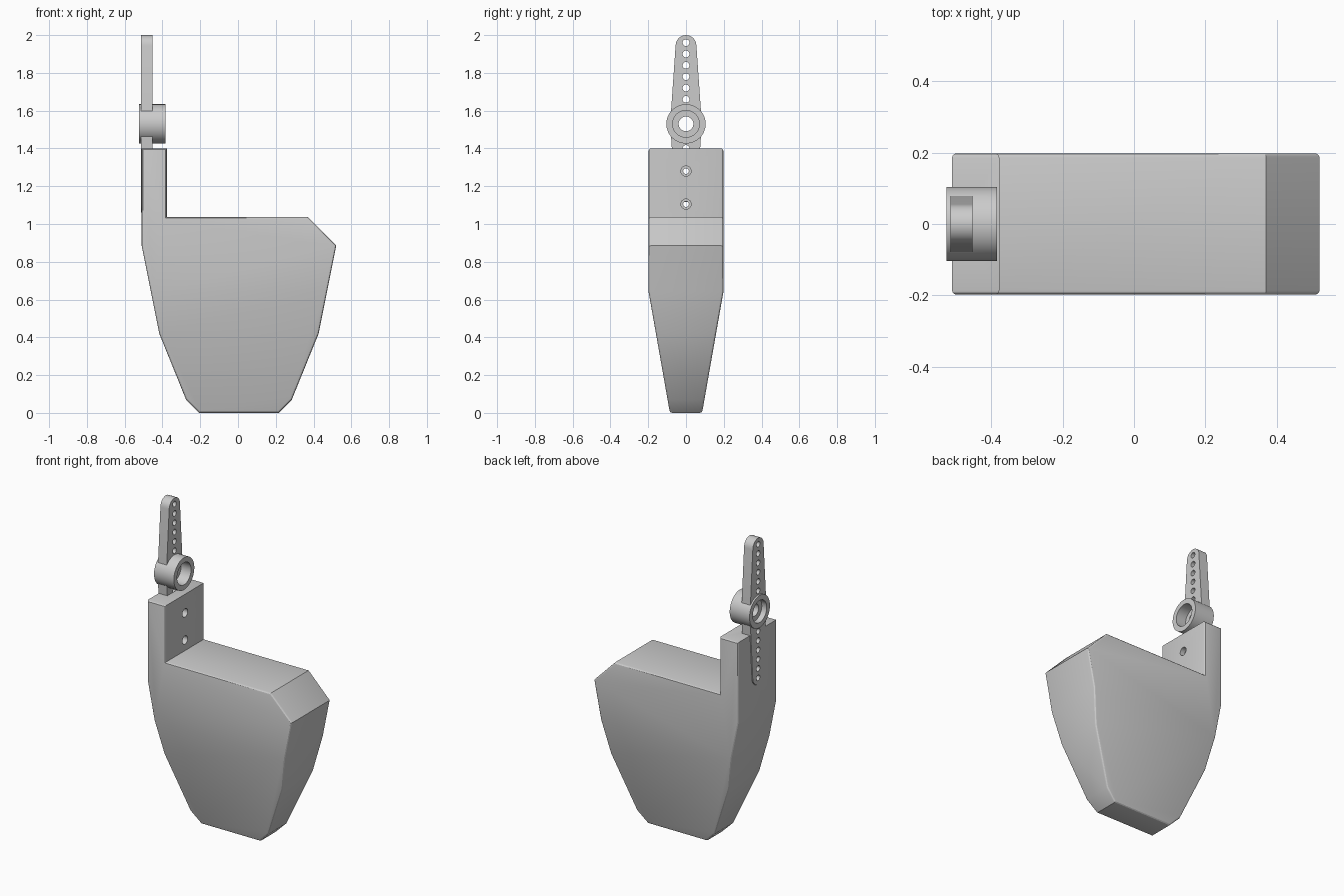
import bpy
import bmesh
import math
from mathutils import Matrix, Vector

if "Cube" in bpy.data.objects:
    bpy.data.objects.remove(bpy.data.objects["Cube"])

HUB_Z = 1.53

grey = bpy.data.materials.new("plain grey")
grey.use_nodes = True
colour = (0.6, 0.6, 0.6, 1)
grey.diffuse_color = colour
grey.node_tree.nodes["Principled BSDF"].inputs["Base Color"].default_value = colour


def add_object(name, bm):
    bmesh.ops.recalc_face_normals(bm, faces=bm.faces[:])
    mesh = bpy.data.meshes.new(name)
    bm.to_mesh(mesh)
    bm.free()
    mesh.materials.append(grey)
    obj = bpy.data.objects.new(name, mesh)
    bpy.context.collection.objects.link(obj)
    return obj


def extruded(points, offset):
    """Solid made by sweeping a flat outline along an offset."""
    bm = bmesh.new()
    face = bm.faces.new([bm.verts.new(p) for p in points])
    new = bmesh.ops.extrude_face_region(bm, geom=[face])["geom"]
    verts = [v for v in new if isinstance(v, bmesh.types.BMVert)]
    bmesh.ops.translate(bm, verts=verts, vec=offset)
    return bm


def x_cylinder(name, x0, x1, z, radius, sides=32):
    bm = bmesh.new()
    place = Matrix.Translation(((x0 + x1) / 2, 0, z)) @ Matrix.Rotation(math.pi / 2, 4, "Y")
    bmesh.ops.create_cone(bm, cap_ends=True, segments=sides, radius1=radius,
                          radius2=radius, depth=x1 - x0, matrix=place)
    return add_object(name, bm)


def combine(target, tool, operation="DIFFERENCE"):
    mod = target.modifiers.new("cut", "BOOLEAN")
    mod.operation = operation
    mod.solver = "EXACT"
    mod.object = tool
    bpy.context.view_layer.objects.active = target
    bpy.ops.object.modifier_apply(modifier=mod.name)
    bpy.data.objects.remove(tool)


def smooth(obj):
    bpy.ops.object.select_all(action="DESELECT")
    obj.select_set(True)
    bpy.context.view_layer.objects.active = obj
    bpy.ops.object.shade_smooth_by_angle(angle=math.radians(25))


def arm_plate(name, x0, x1, grow=0.0):
    """Two tapered arms with round tips, mirrored about the hub."""
    half = [(0.082 + grow, 0.0), (0.079 + grow, 0.07)]
    for i in range(13):
        a = math.pi * i / 12
        half.append(((0.055 + grow) * math.cos(a), 0.415 + (0.055 + grow) * math.sin(a)))
    half.append((-0.079 - grow, 0.07))
    outline = half + [(-y, -z) for y, z in half]
    return add_object(name, extruded([(x0, y, HUB_Z + z) for y, z in outline],
                                     Vector((x1 - x0, 0, 0))))


# Body: faceted outline with a mounting tab
outline = [(-0.51, 1.4), (-0.377, 1.4), (-0.377, 1.037), (0.37, 1.037),
           (0.52, 0.885), (0.427, 0.42), (0.285, 0.07), (0.215, 0.0),
           (-0.205, 0.0), (-0.275, 0.07), (-0.417, 0.42), (-0.51, 0.885)]
bm = extruded([(x, -0.198, z) for x, z in outline], Vector((0, 0.396, 0)))

# Taper the lower part of both broad sides
bmesh.ops.bisect_plane(bm, geom=bm.verts[:] + bm.edges[:] + bm.faces[:],
                       plane_co=(0, 0, 0.64), plane_no=(0, 0, 1))
for v in bm.verts:
    if v.co.z < 0.64:
        v.co.y *= 1 - 0.57 * (0.64 - v.co.z) / 0.64

# Round the rims of the broad sides
bmesh.ops.recalc_face_normals(bm, faces=bm.faces[:])
rims = [e for e in bm.edges
        if len({abs(f.normal.y) > 0.9 for f in e.link_faces}) == 2]
bmesh.ops.bevel(bm, geom=rims, offset=0.013, segments=3, profile=0.5,
                affect="EDGES", clamp_overlap=True)
body = add_object("body", bm)

# Recess for the lower arm, and countersunk screw holes
combine(body, arm_plate("arm_recess", -0.6, -0.449, 0.003))
for z in (1.28, 1.105):
    combine(body, x_cylinder("screw_hole", -0.6, -0.3, z, 0.015, 20))
    combine(body, x_cylinder("screw_seat", -0.41, -0.3, z, 0.027, 24))
smooth(body)

# Horn: arm plate joined to a round hub
horn = arm_plate("servo_horn", -0.514, -0.452)
combine(horn, x_cylinder("hub", -0.525, -0.384, HUB_Z, 0.104, 64), "UNION")
combine(horn, x_cylinder("bore", -0.6, -0.3, HUB_Z, 0.039))
combine(horn, x_cylinder("front_socket", -0.455, -0.3, HUB_Z, 0.071, 48))
combine(horn, x_cylinder("back_socket", -0.6, -0.49, HUB_Z, 0.071, 48))

# Row of small holes along each arm
for side in (-1, 1):
    for i in range(6):
        z = HUB_Z + side * (0.13 + 0.06 * i)
        combine(horn, x_cylinder("arm_hole", -0.6, -0.4, z, 0.018, 20))
smooth(horn)
